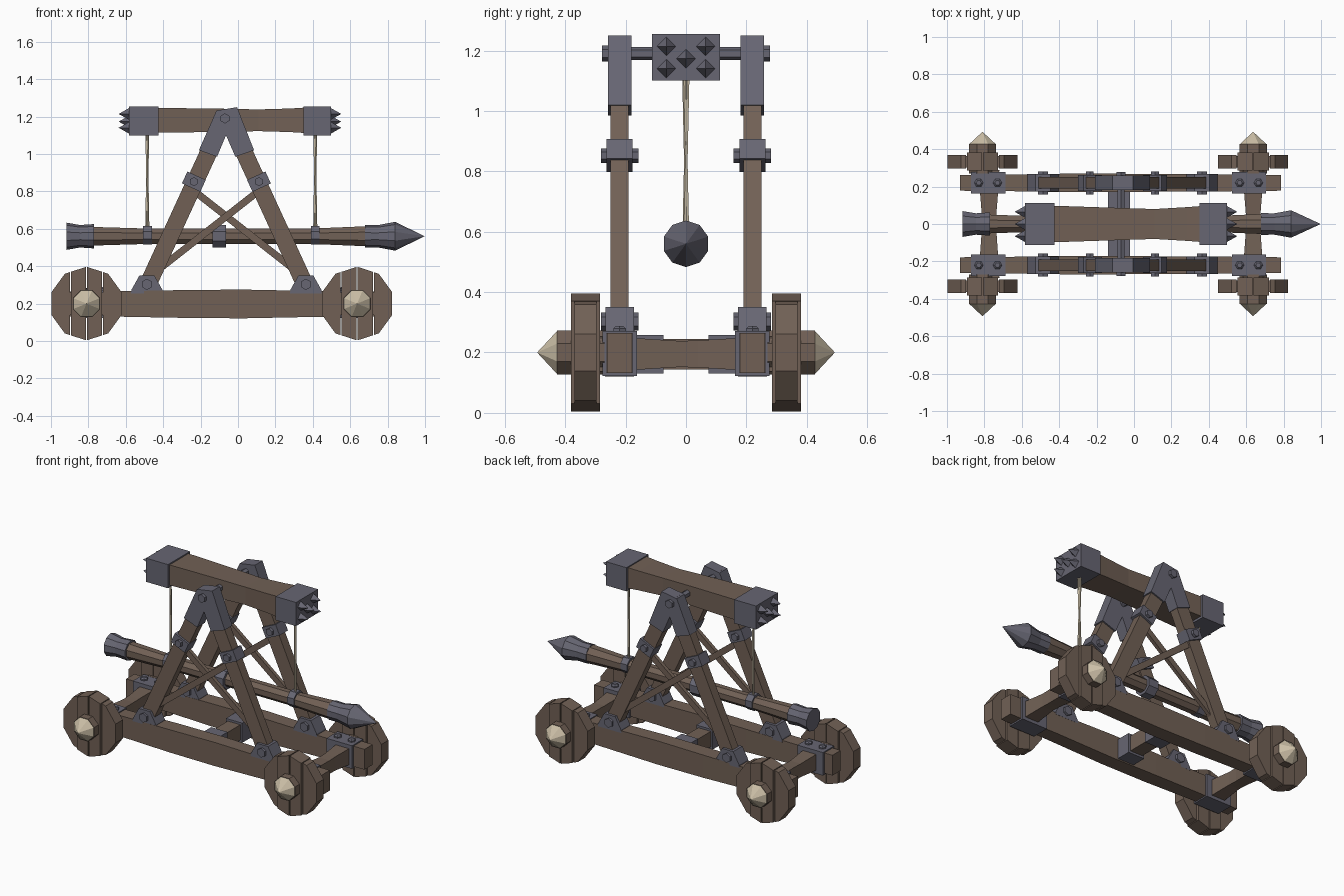
import bpy, bmesh, math
from mathutils import Vector, Matrix

if "Cube" in bpy.data.objects:
    bpy.data.objects.remove(bpy.data.objects["Cube"])


def material(name, rgb):
    m = bpy.data.materials.new(name)
    m.diffuse_color = (*rgb, 1)
    m.use_nodes = True
    m.node_tree.nodes["Principled BSDF"].inputs["Base Color"].default_value = m.diffuse_color
    return m


WOOD = material("brown wood", (0.165, 0.118, 0.091))
METAL = material("grey iron", (0.135, 0.133, 0.170))
BONE = material("pale rope and hub", (0.60, 0.52, 0.385))


def finish(bm, name, mat):
    bmesh.ops.recalc_face_normals(bm, faces=bm.faces)
    me = bpy.data.meshes.new(name)
    bm.to_mesh(me)
    bm.free()
    me.materials.append(mat)
    ob = bpy.data.objects.new(name, me)
    bpy.context.collection.objects.link(ob)
    return ob


def loft(name, mat, start, direction, sections, n=4, turn=None):
    """Rings of (distance, half width, half height) along a direction."""
    d = Vector(direction).normalized()
    side = Vector((0, 1, 0)) if abs(d.y) < 0.9 else Vector((1, 0, 0))
    up = d.cross(side).normalized()
    turn = math.pi / n if turn is None else turn
    k = math.sqrt(2) if n == 4 and turn else 1   # half sizes for square bars
    bm = bmesh.new()
    rings = []
    for t, a, b in sections:
        c = Vector(start) + d * t
        rings.append([bm.verts.new(c + side * a * k * math.cos(turn + 2 * math.pi * i / n)
                                   + up * b * k * math.sin(turn + 2 * math.pi * i / n))
                      for i in range(n)])
    for r, s in zip(rings, rings[1:]):
        for i in range(n):
            bm.faces.new((r[i], r[(i + 1) % n], s[(i + 1) % n], s[i]))
    bm.faces.new(rings[0])
    bm.faces.new(rings[-1])
    bmesh.ops.remove_doubles(bm, verts=bm.verts, dist=1e-5)
    return finish(bm, name, mat)


def bar(name, mat, p, q, a, b, n=4):
    v = Vector(q) - Vector(p)
    return loft(name, mat, p, v, [(0, a, b), (v.length, a, b)], n)


def box(name, mat, x0, x1, y0, y1, z0, z1):
    bm = bmesh.new()
    size = Matrix.Diagonal((x1 - x0, y1 - y0, z1 - z0, 1))
    mid = Matrix.Translation(((x0 + x1) / 2, (y0 + y1) / 2, (z0 + z1) / 2))
    bmesh.ops.create_cube(bm, size=1, matrix=mid @ size)
    return finish(bm, name, mat)


def slab(name, mat, pts, y, half, cuts=()):
    """Profile in x/z extruded along y, optionally trimmed between two x values."""
    bm = bmesh.new()
    f = bm.faces.new([bm.verts.new((x, y - half, z)) for x, z in pts])
    for x, sign in cuts:
        bmesh.ops.bisect_plane(bm, geom=bm.verts[:] + bm.edges[:] + bm.faces[:],
                               plane_co=(x, 0, 0), plane_no=(sign, 0, 0), clear_outer=True)
    ext = bmesh.ops.extrude_face_region(bm, geom=bm.faces[:])["geom"]
    bmesh.ops.translate(bm, vec=(0, 2 * half, 0),
                        verts=[g for g in ext if isinstance(g, bmesh.types.BMVert)])
    # close the starting side if the extrusion removed it
    loose = [e for e in bm.edges if e.is_boundary]
    if loose:
        bmesh.ops.holes_fill(bm, edges=loose, sides=0)
    return finish(bm, name, mat)


WHEELS = (-0.81, 0.637)
AX, LEG_TOP = -0.062, 1.215     # middle of the A-frames

for s in (-1, 1):
    y = 0.22 * s
    # side rails, slightly thicker in the middle
    loft("side_rail", WOOD, (-0.93, y, 0.198), (1, 0, 0),
         [(0, 0.042, 0.066), (0.30, 0.045, 0.068), (0.62, 0.05, 0.074),
          (0.95, 0.048, 0.077), (1.35, 0.046, 0.069), (1.716, 0.042, 0.066)])

    for cx, wx in ((-0.78, WHEELS[0]), (0.615, WHEELS[1])):
        # iron bracket with two bolts where the axle crosses the rail
        box("rail_bracket", METAL, cx - 0.092, cx + 0.092, 0.22 * s - 0.057, 0.22 * s + 0.057, 0.122, 0.272)
        for dx in (-0.05, 0.05):
            loft("bracket_bolt", METAL, (cx + dx, y, 0.26), (0, 0, 1),
                 [(0, 0.024, 0.024), (0.02, 0.024, 0.024), (0.028, 0.014, 0.014)], 6)
        # plank wheel: two thick middle planks and two thinner outer ones
        rim = [(wx + 0.197 * math.sin(i * math.pi / 5), 0.2 + 0.197 * math.cos(i * math.pi / 5))
               for i in range(10)]
        for a, b, h in ((-0.2, -0.089, 0.037), (-0.084, -0.003, 0.048),
                        (0.003, 0.084, 0.048), (0.089, 0.2, 0.037)):
            slab("wheel_plank", WOOD, rim, 0.333 * s, h, ((wx + a, -1), (wx + b, 1)))
        for a in (-0.13, 0.13):   # short inner batten joining the planks
            box("wheel_batten", WOOD, wx + min(a, 0), wx + max(a, 0), 0.333 * s - 0.03,
                0.333 * s + 0.03, 0.14, 0.26)
        # hub and pale pointed cap
        bar("wheel_hub", WOOD, (wx, 0.27 * s, 0.2), (wx, 0.428 * s, 0.2), 0.079, 0.079, 8)
        loft("hub_cap", BONE, (wx, 0.426 * s, 0.2), (0, s, 0),
             [(0, 0.078, 0.078), (0.067, 0, 0)], 8)

    # A-frame legs, bands, feet and cross braces
    for m in (-1, 1):
        foot = Vector((AX + m * 0.425, y, 0.29))
        top = Vector((AX, y, LEG_TOP))
        d = (foot - top).normalized()
        bar("frame_leg", WOOD, top, foot, 0.03, 0.046)
        band = Vector((AX + m * 0.174, y, 0.852))
        bar("leg_band", METAL, band - d * 0.035, band + d * 0.035, 0.043, 0.054)
        bar("band_bolt", METAL, band - Vector((0, 0.062, 0)), band + Vector((0, 0.062, 0)), 0.024, 0.024, 6)
        fx = AX + m * 0.425
        slab("leg_foot", METAL, [(fx - 0.085, 0.255), (fx + 0.085, 0.255), (fx + 0.082, 0.275),
                                 (fx + 0.04, 0.35), (fx - 0.04, 0.35), (fx - 0.082, 0.275)], y, 0.047)
        bar("foot_bolt", METAL, (fx, y - 0.062, 0.303), (fx, y + 0.062, 0.303), 0.03, 0.03, 6)
        bar("cross_brace", WOOD, (AX - m * 0.17, y + m * 0.008, 0.80),
            (AX + m * 0.41, y + m * 0.008, 0.345), 0.012, 0.019)

    # iron cap over the peak of the frame
    slab("peak_cap", METAL, [(-0.115, 1.232), (-0.005, 1.25), (0.086, 1.02), (-0.014, 0.985),
                             (-0.064, 1.10), (-0.112, 0.985), (-0.209, 1.02)], y, 0.039)
    bar("peak_bolt", METAL, (-0.07, 0.25 * s, 1.19), (-0.07, 0.278 * s, 1.19), 0.027, 0.027, 6)
    # sleeve of the lower cross beam
    box("cross_beam_sleeve", METAL, -0.14, -0.022, min(0.075 * s, 0.18 * s), max(0.075 * s, 0.18 * s), 0.13, 0.258)

# axles, lower cross beam, top pivot rod
for cx in (-0.775, 0.637):
    loft("axle", WOOD, (cx, -0.29, 0.195), (0, 1, 0),
         [(0, 0.055, 0.058), (0.1, 0.05, 0.054), (0.27, 0.038, 0.043), (0.33, 0.038, 0.045),
          (0.48, 0.05, 0.054), (0.58, 0.055, 0.058)])
bar("lower_cross_beam", WOOD, (-0.081, -0.2, 0.194), (-0.081, 0.2, 0.194), 0.045, 0.05)
bar("pivot_rod", METAL, (-0.07, -0.26, 1.19), (-0.07, 0.26, 1.19), 0.022, 0.022, 6)

# top beam with spiked iron ends
loft("top_beam", WOOD, (-0.44, 0, 1.18), (1, 0, 0),
     [(0, 0.098, 0.066), (0.3, 0.088, 0.063), (0.55, 0.08, 0.058), (0.72, 0.09, 0.063), (0.80, 0.096, 0.068)])
for x0, x1, tip in ((-0.583, -0.425, -1), (0.35, 0.497, 1)):
    box("beam_end", METAL, x0, x1, -0.113, 0.113, 1.1, 1.254)
    face = x0 if tip < 0 else x1
    for sy, sz in ((-0.065, 1.214), (0.065, 1.214), (0, 1.173), (-0.065, 1.14), (0.065, 1.14)):
        loft("end_spike", METAL, (face, sy, sz), (tip, 0, 0), [(0, 0.031, 0.031), (0.055, 0, 0)], 4, 0)

# hanging ram: shaft, pointed head, flared butt, bands
RAM = (0, 0, 0.56)
loft("ram_shaft", WOOD, RAM, (1, 0, 0),
     [(-0.78, 0.054, 0.054), (-0.5, 0.045, 0.045), (-0.1, 0.045, 0.045),
      (0.4, 0.045, 0.045), (0.69, 0.058, 0.058)], 8)
loft("ram_head", METAL, RAM, (1, 0, 0),
     [(0.68, 0.061, 0.061), (0.75, 0.06, 0.06), (0.84, 0.077, 0.077), (0.998, 0, 0)], 10)
loft("ram_butt", METAL, RAM, (1, 0, 0),
     [(-0.918, 0.073, 0.073), (-0.845, 0.06, 0.06), (-0.77, 0.065, 0.065)], 10)
loft("ram_middle_band", METAL, RAM, (1, 0, 0), [(-0.135, 0.064, 0.064), (-0.065, 0.064, 0.064)], 8)

for rx in (-0.485, 0.413):
    loft("rope_band", METAL, (rx, 0, 0.565), (1, 0, 0), [(-0.024, 0.054, 0.054), (0.024, 0.054, 0.054)], 8)
    # two crossing rope strands
    for m in (-1, 1):
        bar("rope_strand", BONE, (rx - m * 0.004, m * 0.006, 1.11),
            (rx + m * 0.005, -m * 0.005, 0.60), 0.0065, 0.0065, 5)
